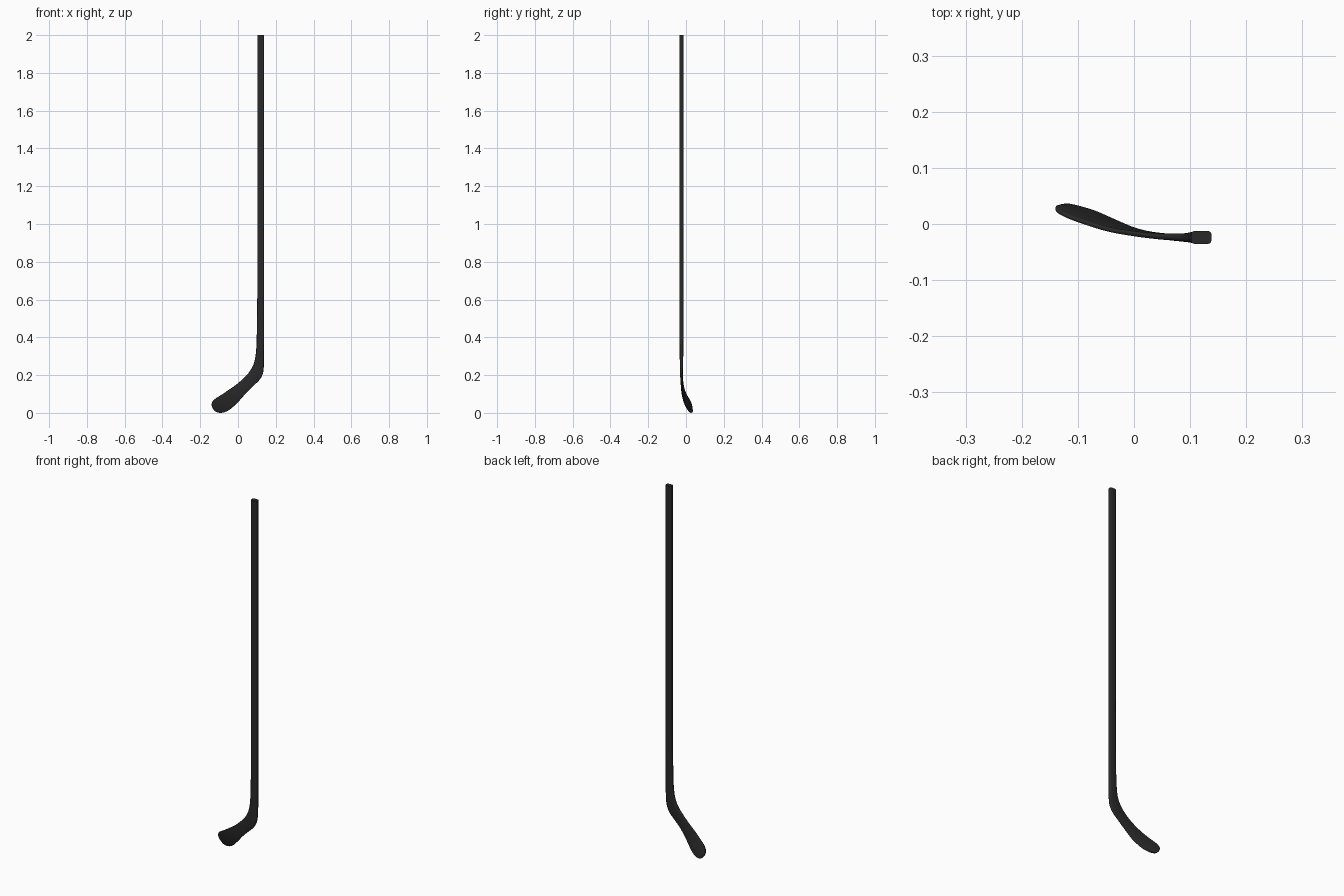
import bpy, bmesh, math
from mathutils import Vector

if "Cube" in bpy.data.objects:
    bpy.data.objects.remove(bpy.data.objects["Cube"])

# Stations down the stick: inner edge (x,y,z), outer edge (x,y,z), thickness
S = [
    ((.102, -.024, 2.0), (.138, -.024, 2.0), .023),
    ((.102, -.024, 1.3), (.138, -.024, 1.3), .023),
    ((.102, -.024, .62), (.138, -.024, .62), .022),
    ((.100, -.024, .45), (.138, -.024, .43), .021),
    ((.095, -.024, .32), (.137, -.024, .265), .018),
    ((.084, -.024, .262), (.133, -.025, .213), .015),
    ((.060, -.023, .217), (.116, -.024, .177), .012),
    ((.030, -.021, .184), (.085, -.023, .146), .010),
    ((-.010, -.016, .149), (.045, -.020, .107), .009),
    ((-.050, -.009, .121), (.005, -.011, .062), .008),
    ((-.090, .003, .094), (-.040, .008, .020), .008),
    ((-.120, .014, .075), (-.070, .021, .004), .008),
    ((-.135, .022, .060), (-.093, .028, .000), .008),
    ((-.140, .028, .044), (-.115, .033, .005), .008),
    ((-.138, .030, .031), (-.128, .033, .016), .006),
]
STEPS = 4


def catmull(p0, p1, p2, p3, t):
    """Curve through p1..p2, with tangents adapted to uneven spacing"""
    d0, d1, d2 = [max((b - a).length, 1e-5) ** .5
                  for a, b in ((p0, p1), (p1, p2), (p2, p3))]
    m1 = (p2 - p1) + d1 * ((p1 - p0) / d0 - (p2 - p0) / (d0 + d1))
    m2 = (p2 - p1) + d1 * ((p3 - p2) / d2 - (p3 - p1) / (d1 + d2))
    return ((2*t**3 - 3*t*t + 1) * p1 + (t**3 - 2*t*t + t) * m1
            + (3*t*t - 2*t**3) * p2 + (t**3 - t*t) * m2)


def edge(k):
    """Smooth edge line through all stations"""
    P = [Vector(s[k]) for s in S]
    P = [2 * P[0] - P[1]] + P + [2 * P[-1] - P[-2]]
    pts = [catmull(*P[i:i + 4], j / STEPS)
           for i in range(len(S) - 1) for j in range(STEPS)]
    return pts + [P[-2]]


A, B = edge(0), edge(1)
T = [S[i][2] + (S[i + 1][2] - S[i][2]) * j / STEPS
     for i in range(len(S) - 1) for j in range(STEPS)] + [S[-1][2]]

# Loft rounded rectangles along the two edges
bm = bmesh.new()
rings = []
for i, (a, b, t) in enumerate(zip(A, B, T)):
    lo, hi = max(i - 1, 0), min(i + 1, len(A) - 1)
    tangent = (A[hi] + B[hi]) - (A[lo] + B[lo])
    w = (b - a).normalized()
    n = tangent.cross(w).normalized()
    c, hw, ht = (a + b) / 2, (b - a).length / 2, t / 2
    r = min(.006, ht * .9, hw * .9)
    ring = []
    for q, (sx, sy) in enumerate(((1, 1), (-1, 1), (-1, -1), (1, -1))):
        for k in range(4):
            ang = math.pi / 2 * (q + k / 3)
            ring.append(bm.verts.new(
                c + w * (sx * (hw - r) + r * math.cos(ang))
                + n * (sy * (ht - r) + r * math.sin(ang))))
    rings.append(ring)
for r0, r1 in zip(rings, rings[1:]):
    for k in range(16):
        bm.faces.new((r0[k], r0[(k + 1) % 16], r1[(k + 1) % 16], r1[k]))
bm.faces.new(rings[0])
bm.faces.new(rings[-1])
bmesh.ops.recalc_face_normals(bm, faces=bm.faces)

# Stand the blade exactly on the floor
low = min(v.co.z for v in bm.verts)
for v in bm.verts:
    if v.co.z < 1:
        v.co.z -= low * (1 - v.co.z)

me = bpy.data.meshes.new("hockey_stick")
bm.to_mesh(me)
bm.free()
stick = bpy.data.objects.new("hockey_stick", me)
bpy.context.collection.objects.link(stick)

mat = bpy.data.materials.new("charcoal black")
mat.diffuse_color = (.022, .022, .022, 1)
mat.use_nodes = True
mat.node_tree.nodes["Principled BSDF"].inputs["Base Color"].default_value = mat.diffuse_color
me.materials.append(mat)

bpy.context.view_layer.objects.active = stick
stick.select_set(True)
bpy.ops.object.shade_smooth_by_angle(angle=math.radians(40))
